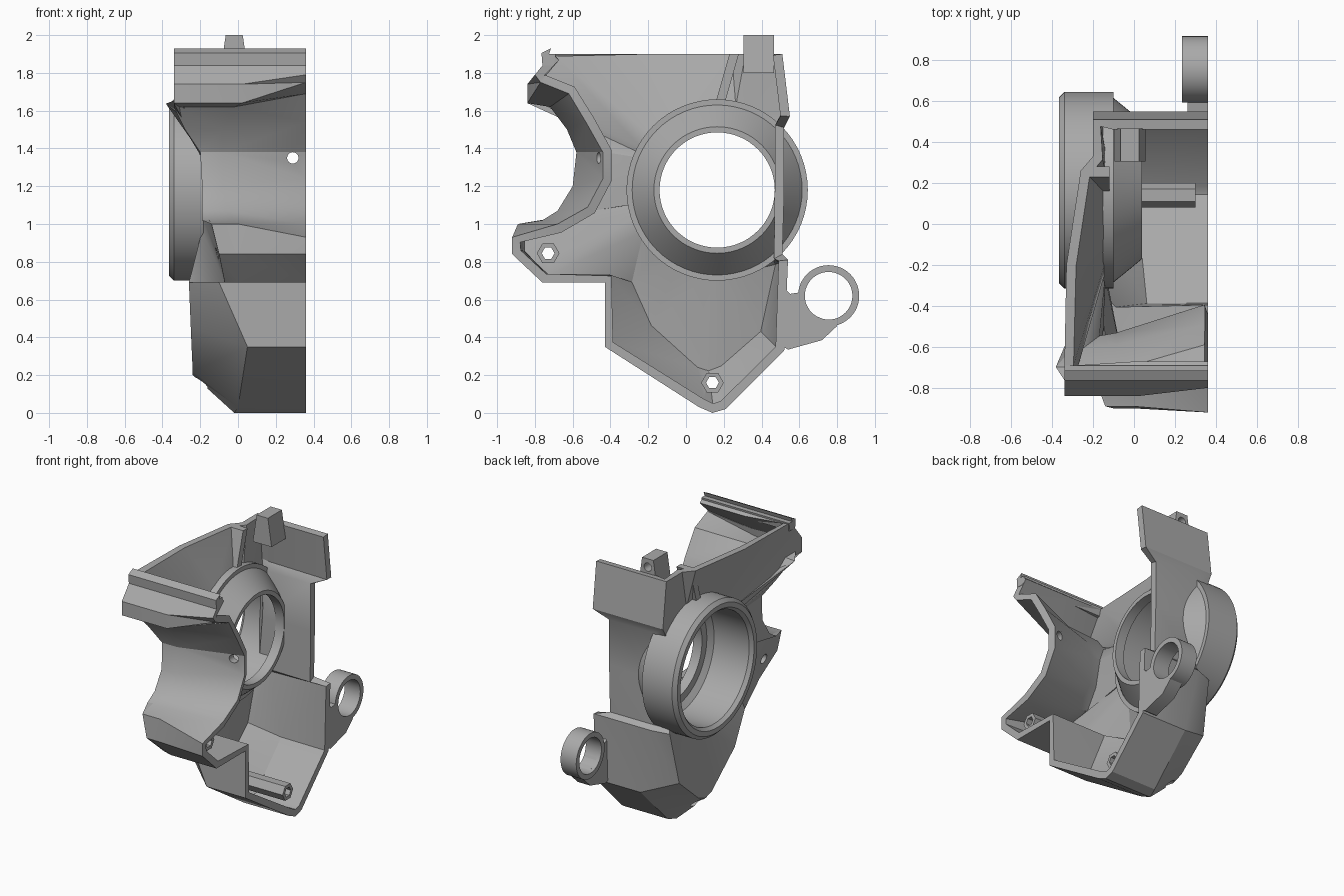
import bpy
import bmesh
import math
from mathutils import Vector, Matrix

default = bpy.data.objects.get("Cube")
if default:
    bpy.data.objects.remove(default)

metal = bpy.data.materials.new("cast grey")
metal.use_nodes = True
GREY = (0.40, 0.40, 0.40, 1)
metal.diffuse_color = GREY
metal.node_tree.nodes["Principled BSDF"].inputs["Base Color"].default_value = GREY

RIM = 0.36                      # open mating plane
CY, CZ = 0.165, 1.18            # main bearing centre
parts = []


def add_object(name, bm):
    mesh = bpy.data.meshes.new(name)
    bm.to_mesh(mesh)
    bm.free()
    mesh.materials.append(metal)
    obj = bpy.data.objects.new(name, mesh)
    bpy.context.collection.objects.link(obj)
    parts.append(obj)
    return obj


def extrude_profile(name, outline, x0, x1):
    """Extrude a (y, z) outline along x."""
    bm = bmesh.new()
    face = bm.faces.new([bm.verts.new((x0, y, z)) for y, z in outline])
    moved = bmesh.ops.extrude_face_region(bm, geom=[face])["geom"]
    verts = [v for v in moved if isinstance(v, bmesh.types.BMVert)]
    bmesh.ops.translate(bm, verts=verts, vec=(x1 - x0, 0, 0))
    bmesh.ops.recalc_face_normals(bm, faces=bm.faces)
    return add_object(name, bm)


def lathe(name, profile, y, z, sides):
    """Turn a closed (x, radius) profile about an axis along x."""
    bm = bmesh.new()
    rings = []
    for k in range(sides):
        a = math.tau * k / sides
        c, s = math.cos(a), math.sin(a)
        rings.append([bm.verts.new((x, y + r * c, z + r * s)) for x, r in profile])
    n = len(profile)
    for k in range(sides):
        a, b = rings[k], rings[(k + 1) % sides]
        for i in range(n):
            j = (i + 1) % n
            bm.faces.new((a[i], a[j], b[j], b[i]))
    bmesh.ops.recalc_face_normals(bm, faces=bm.faces)
    return add_object(name, bm)


def tube(name, y, z, x0, x1, outer, inner, sides=32):
    return lathe(name, [(x0, inner), (x0, outer), (x1, outer), (x1, inner)], y, z, sides)


def bake(obj):
    """Replace the mesh by its modified result."""
    graph = bpy.context.evaluated_depsgraph_get()
    mesh = bpy.data.meshes.new_from_object(obj.evaluated_get(graph))
    obj.modifiers.clear()
    obj.data = mesh


def drill(obj, axis, centre, radius, length, sides=24):
    """Cut a round hole along the x or y axis."""
    turn = Matrix.Rotation(math.pi / 2, 4, "Y" if axis == "x" else "X")
    bm = bmesh.new()
    bmesh.ops.create_cone(bm, cap_ends=True, segments=sides, radius1=radius,
                          radius2=radius, depth=length,
                          matrix=Matrix.Translation(centre) @ turn)
    cutter = add_object("hole_cutter", bm)
    parts.remove(cutter)
    cutter.hide_render = True
    mod = obj.modifiers.new("hole", "BOOLEAN")
    mod.operation = "DIFFERENCE"
    mod.solver = "EXACT"
    mod.object = cutter
    bake(obj)
    bpy.data.objects.remove(cutter)


# Casing sections: rim y, rim z, shoulder x, back x, back y, back z
SECTIONS = [
    (-0.71, 1.9, 0.0, -0.34, -0.71, 1.9),
    (-0.8, 1.79, 0.02, -0.34, -0.84, 1.74),
    (-0.77, 1.75, 0.02, -0.34, -0.84, 1.64),
    (-0.62, 1.69, -0.02, -0.34, -0.72, 1.62),
    (-0.53, 1.54, -0.08, -0.28, -0.63, 1.5),
    (-0.44, 1.38, -0.08, -0.2, -0.58, 1.38),
    (-0.44, 1.24, -0.08, -0.19, -0.6, 1.2),
    (-0.52, 1.09, -0.06, -0.19, -0.68, 1.07),
    (-0.68, 1.0, -0.02, -0.19, -0.76, 1.02),
    (-0.92, 0.93, 0.0, -0.14, -0.89, 1.0),
    (-0.92, 0.84, 0.0, -0.1, -0.9, 0.84),
    (-0.76, 0.69, 0.0, -0.07, -0.74, 0.69),
    (-0.43, 0.69, -0.1, -0.26, -0.3, 0.69),
    (-0.43, 0.35, 0.05, -0.25, -0.2, 0.45),
    (0.07, 0.03, 0.0, -0.24, 0.05, 0.22),
    (0.14, 0.0, -0.02, -0.24, 0.12, 0.2),
    (0.21, 0.02, 0.0, -0.24, 0.2, 0.23),
    (0.52, 0.33, 0.0, -0.24, 0.42, 0.42),
    (0.54, 0.81, -0.1, -0.22, 0.5, 0.8),
    (0.51, 0.84, -0.1, -0.2, 0.48, 0.83),
    (0.52, 1.18, -0.12, -0.2, 0.6, 1.18),
    (0.52, 1.51, -0.12, -0.2, 0.51, 1.5),
    (0.55, 1.57, -0.1, -0.2, 0.55, 1.57),
    (0.51, 1.9, -0.1, -0.2, 0.51, 1.9),
]
TOP_EDGE = [(-0.2, 0.33, 1.9), (-0.26, 0.26, 1.9), (-0.33, -0.2, 1.9)]


def build_casing():
    bm = bmesh.new()
    rim, mid, back = [], [], []
    for y, z, mx, bx, by, bz in SECTIONS:
        notched = y > 0.4 and 0.82 < z < 1.55
        rim.append(bm.verts.new((0.25 if notched else RIM, y, z)))
        stepped = y < 0 and z > 0.7
        mid.append(bm.verts.new((mx, by, bz) if stepped else (mx, y, z)))
        back.append(bm.verts.new((bx, by, bz)))
    # side walls, open at the top
    for a, b in ((rim, mid), (mid, back)):
        for i in range(len(a) - 1):
            bm.faces.new((a[i], b[i], b[i + 1], a[i + 1]))
    # end wall between the outline and the bearing
    back += [bm.verts.new(p) for p in TOP_EDGE]
    ring = []
    for v in back:
        d = Vector((0, v.co.y - CY, v.co.z - CZ)).normalized() * 0.45
        ring.append(bm.verts.new((-0.19, CY + d.y, CZ + d.z)))
    for i in range(len(back)):
        j = (i + 1) % len(back)
        bm.faces.new((back[i], ring[i], ring[j], back[j]))
    bmesh.ops.triangulate(bm, faces=bm.faces)
    obj = add_object("casing_shell", bm)
    solid = obj.modifiers.new("wall", "SOLIDIFY")
    solid.thickness = 0.05
    solid.offset = -1
    bake(obj)
    # keep the mating rim and the open top flat
    for v in obj.data.vertices:
        v.co.x = min(v.co.x, RIM)
        v.co.z = min(v.co.z, 1.9)
    return obj


casing = build_casing()

# Bearing housing with outer bore, shoulder and inner cone
lathe("bearing_housing",
      [(-0.365, 0.42), (-0.365, 0.455), (-0.34, 0.48), (-0.1, 0.48), (-0.1, 0.45),
       (-0.02, 0.385), (0.04, 0.335), (0.04, 0.305), (-0.03, 0.305), (-0.03, 0.36),
       (-0.06, 0.4), (-0.34, 0.4)],
      CY, CZ, 64)

# Screw posts and their through holes
for name, y, z, x0, x1 in (("front_post", -0.73, 0.845, -0.06, 0.28),
                           ("bottom_post", 0.14, 0.16, -0.1, 0.3)):
    drill(casing, "x", (-0.1, y, z), 0.034, 0.8)
    tube(name, y, z, x0, x1, 0.06, 0.034, 6)

# Cross hole in the curved front wall
drill(casing, "y", (0.29, -0.4, 1.35), 0.03, 0.4)

# Rear eyelet and its web
tube("rear_eyelet", 0.755, 0.62, 0.235, RIM, 0.162, 0.126, 48)
extrude_profile("eyelet_web", [(0.5, 0.36), (0.54, 0.335), (0.72, 0.385), (0.8, 0.46),
                               (0.755, 0.485), (0.67, 0.52), (0.625, 0.59),
                               (0.615, 0.64), (0.55, 0.63), (0.5, 0.68)], 0.26, RIM)

# Tapered top lug with a blind hole at the rear
bm = bmesh.new()
bmesh.ops.create_cube(bm, size=1)
for v in bm.verts:
    half = 0.045 if v.co.z > 0 else 0.075
    v.co = Vector((-0.02 + math.copysign(half, v.co.x),
                   0.385 + 0.16 * v.co.y, 1.9 + 0.2 * v.co.z))
lug = add_object("top_lug", bm)
drill(lug, "y", (-0.02, 0.48, 1.94), 0.03, 0.2)

# Hooked lip on the front top edge and rib above the bearing
extrude_profile("front_lip", [(-0.76, 1.84), (-0.765, 1.905), (-0.715, 1.93), (-0.725, 1.9),
                              (-0.69, 1.9), (-0.7, 1.84)], -0.34, RIM)
extrude_profile("upper_rib", [(0.15, 1.62), (0.2, 1.62), (0.28, 1.9), (0.23, 1.9)],
                -0.23, -0.12)

# Shading
bpy.ops.object.select_all(action="DESELECT")
for obj in parts:
    obj.select_set(True)
bpy.context.view_layer.objects.active = casing
bpy.ops.object.shade_smooth_by_angle(angle=math.radians(28))
